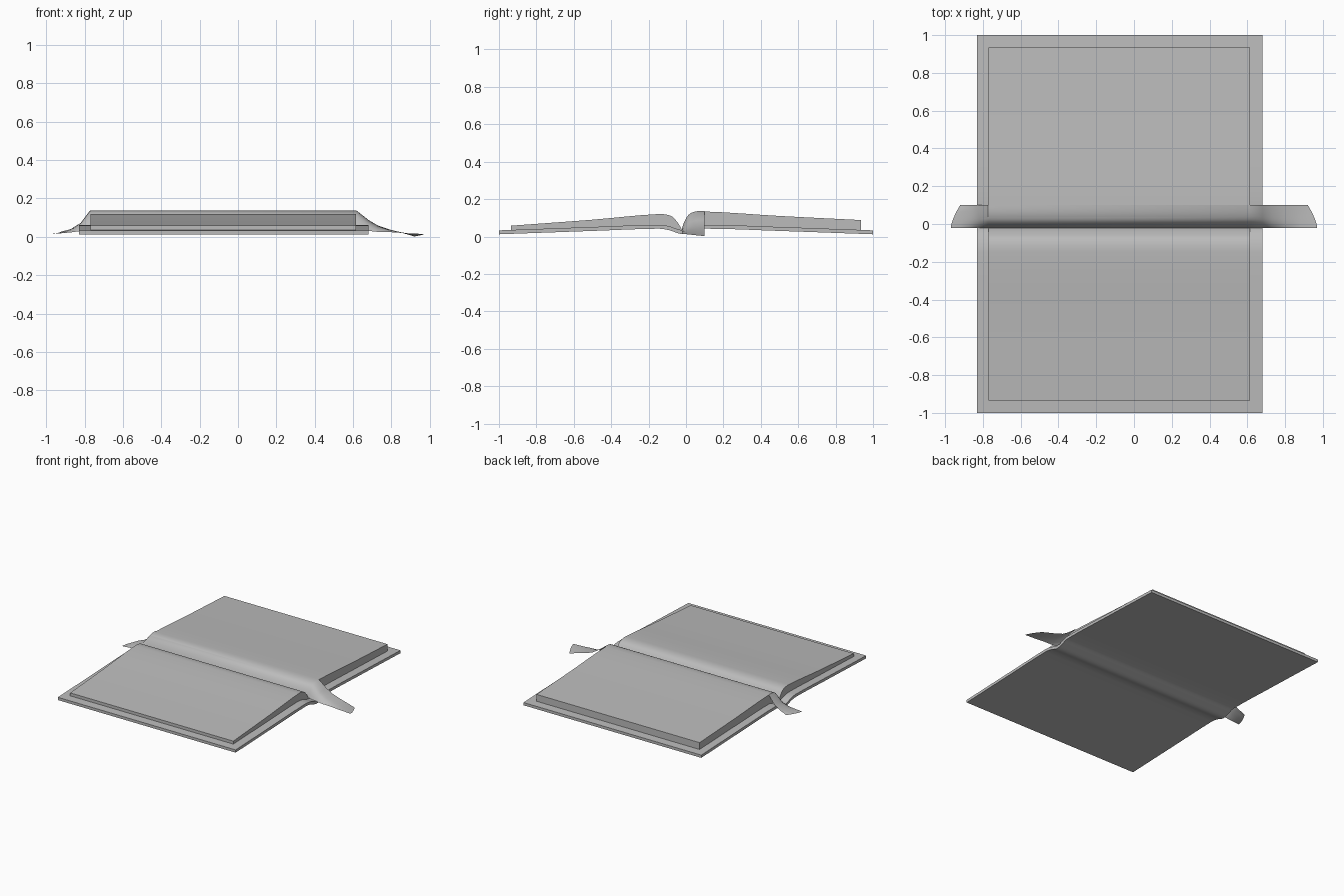
import bpy, bmesh, math
from mathutils import Vector

cube = bpy.data.objects.get("Cube")
if cube:
    bpy.data.objects.remove(cube)

grey = bpy.data.materials.new("plain grey")
grey.use_nodes = True
COLOUR = (0.5, 0.5, 0.5, 1)
grey.diffuse_color = COLOUR
grey.node_tree.nodes["Principled BSDF"].inputs["Base Color"].default_value = COLOUR


def smooth_path(points, steps=4):
    """Catmull-Rom curve through the points, with monotone spacing."""
    pts = [Vector(p) for p in points]
    pts = [2 * pts[0] - pts[1]] + pts + [2 * pts[-1] - pts[-2]]
    path = []
    for a, b, c, d in zip(pts, pts[1:], pts[2:], pts[3:]):
        reach = (c - b).length
        m0 = (c - a).normalized() * reach
        m1 = (d - b).normalized() * reach
        for i in range(steps):
            t = i / steps
            path.append(b * (2*t**3 - 3*t**2 + 1) + c * (3*t**2 - 2*t**3)
                        + m0 * (t**3 - 2*t**2 + t) + m1 * (t**3 - t**2))
    return path + [pts[-2]]


def height(path, y):
    """Height of a path at y."""
    for a, b in zip(path, path[1:]):
        if y <= b.x:
            t = max(0, (y - a.x) / max(b.x - a.x, 1e-6))
            return a.y + (b.y - a.y) * t
    return path[-1].y


def finish(name, bm, angle):
    bmesh.ops.recalc_face_normals(bm, faces=bm.faces)
    mesh = bpy.data.meshes.new(name)
    bm.to_mesh(mesh)
    bm.free()
    mesh.materials.append(grey)
    obj = bpy.data.objects.new(name, mesh)
    bpy.context.collection.objects.link(obj)
    bpy.ops.object.select_all(action='DESELECT')
    obj.select_set(True)
    bpy.context.view_layer.objects.active = obj
    bpy.ops.object.shade_smooth_by_angle(angle=math.radians(angle))
    return obj


def slab(name, x0, x1, top, bottom):
    """Solid between two paths of equal length, extruded along x."""
    bm = bmesh.new()
    rows = [[bm.verts.new((x, p.x, p.y)) for p in path]
            for x in (x0, x1) for path in (top, bottom)]
    t0, b0, t1, b1 = rows
    for i in range(len(top) - 1):
        for u, v in ((t0, t1), (b0, b1), (t0, b0), (t1, b1)):
            bm.faces.new((u[i], u[i + 1], v[i + 1], v[i]))
    for i in (0, -1):
        bm.faces.new((t0[i], b0[i], b1[i], t1[i]))
    return finish(name, bm, 35)


# Cover: a thin board dipping at the spine
cover_bottom = smooth_path([(-1, 0.012), (-0.5, 0.03), (-0.15, 0.042), (-0.09, 0.034),
                            (-0.02, 0.013), (0.04, 0.028), (0.09, 0.042),
                            (0.5, 0.03), (1, 0.012)])
cover_top = [p + Vector((0, 0.021)) for p in cover_bottom]
slab("cover", -0.83, 0.68, cover_top, cover_bottom)

# Page blocks: curling down into the gutter
left_top = smooth_path([(-0.935, 0.058), (-0.5, 0.09), (-0.15, 0.12),
                        (-0.08, 0.11), (-0.045, 0.075), (-0.022, 0.038)])
right_top = smooth_path([(-0.022, 0.038), (-0.005, 0.085), (0.025, 0.122), (0.09, 0.134),
                         (0.5, 0.11), (0.935, 0.088)])
for name, top in (("front_pages", left_top), ("back_pages", right_top)):
    bottom = [Vector((p.x, height(cover_top, p.x) - 0.002)) for p in top]
    slab(name, -0.77, 0.615, top, bottom)

# Ribbon bookmark: draped over the back pages, flattening at both ends
# Each station gives x, blend towards the page shape, base height, edge tilt
stations = [(-0.97, 0, 0.015, 0.005), (-0.92, 0.03, 0.018, 0.008),
            (-0.87, 0.12, 0.021, 0.008), (-0.82, 0.4, 0.023, 0.008),
            (-0.772, 1, 0, 0), (0.618, 1, 0, 0),
            (0.68, 0.55, 0.02, 0.01), (0.73, 0.27, 0.02, 0.01),
            (0.80, 0.12, 0.022, 0), (0.88, 0.03, 0.018, -0.008),
            (0.97, 0, 0.015, -0.013)]
bm = bmesh.new()
rows = []
COLUMNS = 14
for x, blend, base, tilt in stations:
    row = []
    for i in range(COLUMNS + 1):
        t = i / COLUMNS
        y = -0.022 + 0.122 * t
        page = height(right_top, y) + 0.003
        z = page * blend + (base + tilt * t) * (1 - blend)
        cut = 0.05 * t ** 1.5 * (abs(x) > 0.95)
        row.append(bm.verts.new((x - math.copysign(cut, x), y, z)))
    rows.append(row)
# Keep the slanted tips ahead of their neighbouring stations
for tip, inner in ((rows[0], rows[1]), (rows[-1], rows[-2])):
    for a, b in zip(tip, inner):
        if abs(b.co.x) > abs(a.co.x) - 0.015:
            b.co.x = a.co.x - math.copysign(0.015, a.co.x)
for r, s in zip(rows, rows[1:]):
    for i in range(COLUMNS):
        bm.faces.new((r[i], s[i], s[i + 1], r[i + 1]))
finish("ribbon", bm, 50)
